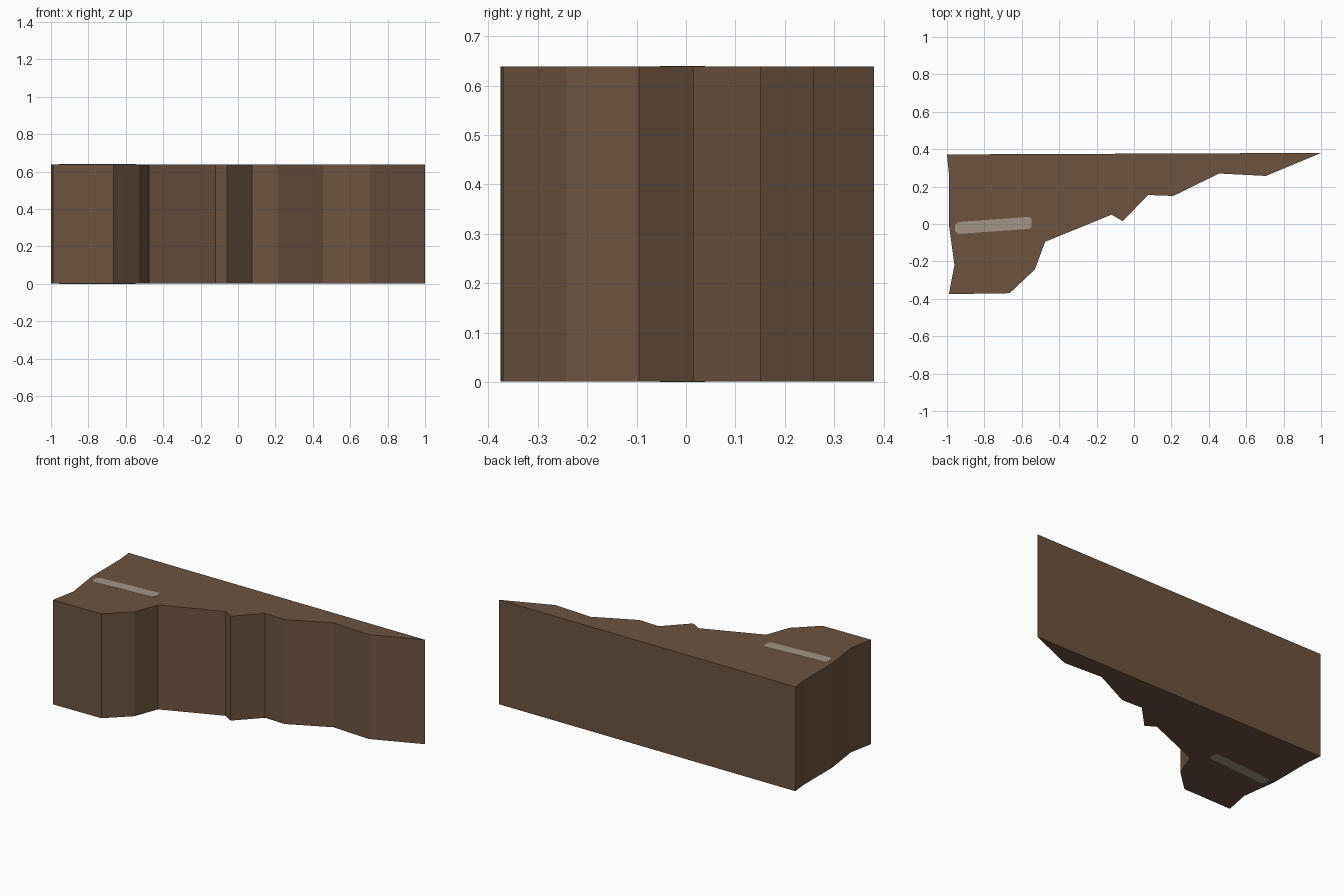
import bpy, bmesh

if "Cube" in bpy.data.objects:
    bpy.data.objects.remove(bpy.data.objects["Cube"])

HEIGHT = 0.64
SKIN = 0.001  # how far the inlay plates stand proud of the block


def material(name, rgb):
    m = bpy.data.materials.new(name)
    m.diffuse_color = (*rgb, 1.0)
    m.use_nodes = True
    m.node_tree.nodes["Principled BSDF"].inputs["Base Color"].default_value = m.diffuse_color
    return m


def prism(name, outline, z0, z1, mat):
    """Extrude a counter-clockwise outline from z0 to z1."""
    bm = bmesh.new()
    face = bm.faces.new([bm.verts.new((x, y, z0)) for x, y in outline])
    top = bmesh.ops.extrude_face_region(bm, geom=[face], use_keep_orig=True)
    verts = [v for v in top["geom"] if isinstance(v, bmesh.types.BMVert)]
    bmesh.ops.translate(bm, verts=verts, vec=(0, 0, z1 - z0))
    bmesh.ops.recalc_face_normals(bm, faces=bm.faces)
    mesh = bpy.data.meshes.new(name)
    bm.to_mesh(mesh)
    bm.free()
    mesh.materials.append(mat)
    obj = bpy.data.objects.new(name, mesh)
    bpy.context.collection.objects.link(obj)
    return obj


brown = material("earth brown", (0.155, 0.088, 0.051))
pale = material("pale grey brown", (0.37, 0.30, 0.24))

# Main block: jagged front, straight back
block_outline = [
    (-1.0, 0.372), (-0.99, 0.27), (-0.99, 0.0), (-0.96, -0.22),
    (-0.99, -0.375), (-0.665, -0.37), (-0.53, -0.243), (-0.475, -0.095),
    (-0.12, 0.05), (-0.06, 0.015), (0.075, 0.155), (0.21, 0.15),
    (0.455, 0.27), (0.705, 0.257), (1.0, 0.38),
]
prism("rock_block", block_outline, SKIN, HEIGHT - SKIN, brown)

# Pale strip with clipped corners, inlaid in the top and the underside
strip_outline = [
    (-0.957, -0.035), (-0.94, -0.053), (-0.56, -0.026), (-0.547, -0.014),
    (-0.547, 0.03), (-0.56, 0.038), (-0.94, 0.011), (-0.957, -0.005),
]
prism("top_strip", strip_outline, HEIGHT - 2 * SKIN, HEIGHT, pale)
prism("bottom_strip", strip_outline, 0.0, 2 * SKIN, pale)
